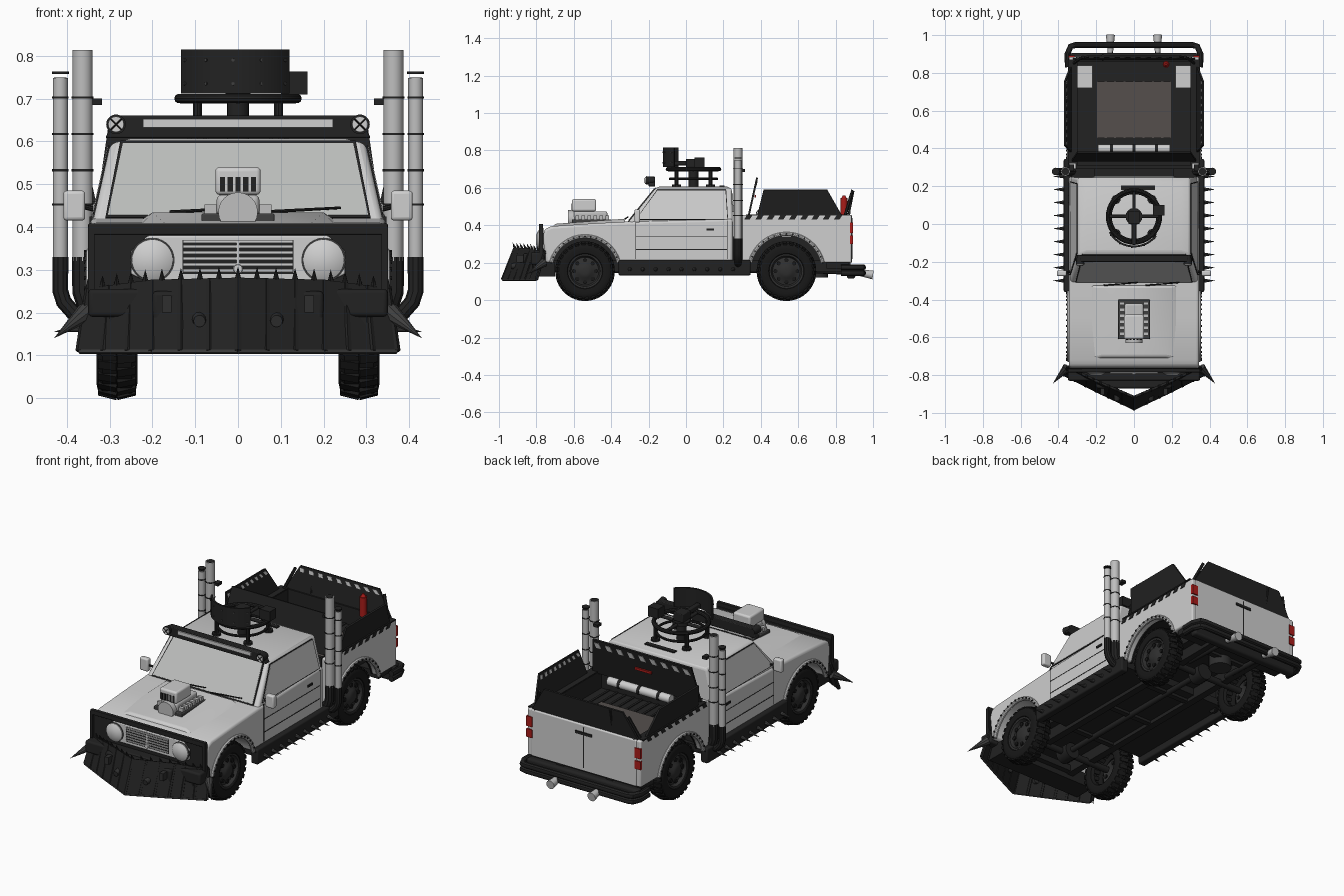
import bpy, bmesh, math
from mathutils import Vector as V, Matrix as M

if "Cube" in bpy.data.objects:
    bpy.data.objects.remove(bpy.data.objects["Cube"])

def mat(name, *c):
    m = bpy.data.materials.new(name)
    m.diffuse_color = (*c, 1)
    m.use_nodes = True
    m.node_tree.nodes["Principled BSDF"].inputs["Base Color"].default_value = m.diffuse_color
    return m
WHITE = mat("body_white", .62, .62, .62)
BLACK = mat("armor_black", .016, .016, .016)
RUBBER = mat("tyre_black", .009, .009, .009)
GLASS = mat("glass_grey", .5, .51, .5)
STEEL = mat("dark_steel", .05, .05, .05)
IRON = mat("rim_iron", .028, .028, .028)
CHROME = mat("pipe_grey", .52, .52, .52)
RED = mat("red", .4, .012, .01)
BROWN = mat("tarp_brown", .09, .078, .073)

def finish(name, bm, m, bevel=0, smooth=True):
    bmesh.ops.recalc_face_normals(bm, faces=bm.faces)
    me = bpy.data.meshes.new(name)
    bm.to_mesh(me); bm.free()
    me.materials.append(m)
    ob = bpy.data.objects.new(name, me)
    bpy.context.collection.objects.link(ob)
    if bevel:
        b = ob.modifiers.new("bevel", 'BEVEL')
        b.width, b.segments, b.limit_method, b.angle_limit = bevel, 3, 'ANGLE', .6
    if smooth:
        bpy.context.view_layer.objects.active = ob
        ob.select_set(True)
        bpy.ops.object.shade_smooth_by_angle(angle=.6)
        ob.select_set(False)
    return ob

def boxes(name, m, *bs, bevel=0):            # each box: x0,x1,y0,y1,z0,z1
    bm = bmesh.new()
    for x0, x1, y0, y1, z0, z1 in bs:
        bmesh.ops.create_cube(bm, size=1, matrix=M.Translation(((x0+x1)/2, (y0+y1)/2, (z0+z1)/2))
                              @ M.Diagonal((abs(x1-x0), y1-y0, z1-z0, 1)))
    return finish(name, bm, m, bevel, bevel > 0)

def pair(name, m, *bs, bevel=0):             # boxes mirrored in x
    return boxes(name, m, *bs, *[(-b[1], -b[0], *b[2:]) for b in bs], bevel=bevel)

def rods(name, m, *rs, n=16):                # each rod: p0,p1,r0,r1
    bm = bmesh.new()
    for p0, p1, r0, r1 in rs:
        a, b = V(p0), V(p1)
        bmesh.ops.create_cone(bm, cap_ends=True, segments=n, radius1=r0, radius2=r1, depth=(b-a).length,
            matrix=M.Translation((a+b)/2) @ (b-a).to_track_quat('Z', 'Y').to_matrix().to_4x4())
    return finish(name, bm, m)

def rods2(name, m, *rs, n=16):               # rods mirrored in x
    f = lambda p: (-p[0], p[1], p[2])
    return rods(name, m, *rs, *[(f(a), f(b), r, q) for a, b, r, q in rs], n=n)

def plates(name, m, polys, t):               # flat polygons given a thickness
    bm = bmesh.new()
    for p in polys:
        p = [V(q) for q in p]
        n = (p[1]-p[0]).cross(p[2]-p[0]).normalized()*t
        lo = [bm.verts.new(q-n) for q in p]; hi = [bm.verts.new(q+n) for q in p]
        bm.faces.new(lo[::-1]); bm.faces.new(hi)
        for i in range(len(p)):
            j = (i+1) % len(p)
            bm.faces.new((lo[i], lo[j], hi[j], hi[i]))
    return finish(name, bm, m, smooth=False)

def mirror(polys):
    return polys + [[(-x, y, z) for x, y, z in p] for p in polys]

def prism(name, m, pts, a, b, axis='x', bevel=0):
    put = {'x': lambda u, v, w: (w, u, v), 'y': lambda u, v, w: (u, w, v), 'z': lambda u, v, w: (u, v, w)}[axis]
    bm = bmesh.new()
    lo = [bm.verts.new(put(u, v, a)) for u, v in pts]; hi = [bm.verts.new(put(u, v, b)) for u, v in pts]
    bm.faces.new(lo); bm.faces.new(hi[::-1])
    for i in range(len(pts)):
        j = (i+1) % len(pts)
        bm.faces.new((lo[i], lo[j], hi[j], hi[i]))
    return finish(name, bm, m, bevel)

def hull(name, m, pts, bevel=0):
    bm = bmesh.new()
    for p in pts: bm.verts.new(p)
    bmesh.ops.convex_hull(bm, input=bm.verts)
    bmesh.ops.dissolve_limit(bm, angle_limit=.02, verts=bm.verts, edges=bm.edges)
    return finish(name, bm, m, bevel)

def tube(name, m, pts, r, cyclic=False):
    cu = bpy.data.curves.new(name, 'CURVE')
    cu.dimensions, cu.bevel_depth, cu.bevel_resolution, cu.use_fill_caps = '3D', r, 3, True
    sp = cu.splines.new('POLY'); sp.points.add(len(pts)-1); sp.use_cyclic_u = cyclic
    for q, p in zip(sp.points, pts): q.co = (*p, 1)
    tmp = bpy.data.objects.new(name + "_path", cu)
    bm = bmesh.new(); me = bpy.data.meshes.new_from_object(tmp); bm.from_mesh(me)
    bpy.data.objects.remove(tmp); bpy.data.meshes.remove(me)
    return finish(name, bm, m)

def lathe(name, m, prof, n=36):              # profile (x, radius) spun round the x axis
    bm = bmesh.new()
    vs = [bm.verts.new((x, 0, r)) for x, r in prof]
    es = [bm.edges.new(e) for e in zip(vs, vs[1:])]
    bmesh.ops.spin(bm, geom=vs+es, cent=(0, 0, 0), axis=(1, 0, 0), angle=2*math.pi, steps=n)
    bmesh.ops.remove_doubles(bm, verts=bm.verts, dist=1e-5)
    return finish(name, bm, m)

def arch(cy, r, z, n=16):                    # wheel arch points from front to back
    a = math.asin((z-.155)/r)
    return [(cy-r*math.cos(a+(math.pi-2*a)*i/n), .155+r*math.sin(a+(math.pi-2*a)*i/n)) for i in range(n+1)]

# wheels
tyre = lathe("tyre", RUBBER, [(.03, .085), (.045, .095), (.048, .12), (.044, .138), (.034, .149), (-.034, .149),
                              (-.044, .138), (-.048, .12), (-.045, .095), (-.03, .085)])
rim = lathe("rim", IRON, [(.03, .088), (.042, .092), (.04, .082), (.022, .074), (.03, .045), (.04, .035),
                          (.044, .015), (.044, 0)])
lugs, holes = bmesh.new(), bmesh.new()
for i in range(26):
    for s in (-1, 1):
        bmesh.ops.create_cube(lugs, size=1, matrix=M.Rotation(math.tau*(i+s*.25)/26, 4, 'X')
            @ M.Translation((s*.021, 0, .146)) @ M.Rotation(s*.25, 4, 'Y') @ M.Diagonal((.044, .021, .016, 1)))
for i in range(8):
    bmesh.ops.create_cone(holes, cap_ends=True, segments=10, radius1=.011, radius2=.011, depth=.012,
        matrix=M.Rotation(math.tau*i/8, 4, 'X') @ M.Translation((.028, 0, .058)) @ M.Rotation(math.pi/2, 4, 'Y'))
parts = [tyre, rim, finish("tread_lugs", lugs, RUBBER, smooth=False), finish("rim_holes", holes, RUBBER)]
for k, (s, y) in enumerate([(1, -.54), (-1, -.54), (1, .537), (-1, .537)]):
    for p in parts:
        o = p if k == 0 else p.copy()
        if k: bpy.context.collection.objects.link(o)
        o.location, o.rotation_euler = (s*.283, y, .155), (0, 0, 0 if s > 0 else math.pi)

# lower body with front arches, cab and bed
prism("front_body", WHITE, [(-.75, .2)] + arch(-.54, .182, .2) + [(.25, .2), (.25, .435), (-.31, .42),
      (-.5, .41), (-.72, .395), (-.755, .38), (-.765, .34)], -.345, .345, bevel=.014)
hull("hood_bulge", WHITE, [(s*x, y, z) for s in (-1, 1) for x, y, z in
     [(.25, -.32, .4), (.25, -.72, .38), (.2, -.33, .435), (.17, -.7, .408)]], .008)
hull("cab", WHITE, [(s*x, y, z) for s in (-1, 1) for x, y, z in [(.34, -.315, .41), (.34, .25, .41),
     (.298, -.165, .595), (.298, .245, .595), (.25, -.15, .607), (.25, .22, .607)]], .012)
side = [(.29, .2)] + arch(.537, .195, .2) + [(.885, .2), (.885, .455), (.29, .455)]
for s, n in ((1, "right"), (-1, "left")):
    prism(n + "_bed_side", WHITE, side, s*.305, s*.345, bevel=.008)
    prism(n + "_bed_lining", BLACK, side, s*.298, s*.306)
pair("bed_rail_caps", BLACK, (.3, .35, .32, .87, .452, .459))
boxes("tailgate", WHITE, (-.32, .32, .868, .888, .2, .455), bevel=.006)
boxes("bed_floor", BLACK, (-.31, .31, .29, .87, .35, .358), (-.3, .3, .29, .31, .2, .455), (-.3, .3, .86, .869, .35, .455))
boxes("bed_floor_ribs", BLACK, *[(x*.05-.006, x*.05+.006, .31, .86, .357, .362) for x in range(-5, 6)])
boxes("tarp", BROWN, (-.197, .197, .455, .755, .358, .366))
pair("bed_boxes", WHITE, (.22, .31, .72, .84, .355, .37))
rods("bed_cylinder", WHITE, ((-.19, .398, .46), (.19, .398, .46), .023, .023))
rods("cylinder_straps", BLACK, *[((x-.008, .398, .46), (x+.008, .398, .46), .025, .025) for x in (-.12, 0, .12)])

# wheel arch trims
for s in (1, -1):
    tube("front_arch_trim", WHITE, [(s*.345, y, z) for y, z in arch(-.54, .186, .2)], .011)
    tube("rear_arch_trim", WHITE, [(s*.345, y, z) for y, z in arch(.537, .199, .2)], .011)
rods2("arch_rivets", BLACK, *[((.35, y, z), (.36, y, z), .005, .005) for c, r in ((-.54, .186), (.537, .199))
      for y, z in arch(c, r, .2, 16)], n=8)

# chassis
boxes("underbody", BLACK, (-.34, .34, -.35, .33, .17, .21), (-.21, .21, -.74, .86, .21, .34), (-.33, .33, .75, .87, .17, .21))
pair("chassis_rails", BLACK, (.13, .17, -.75, .88, .15, .22))
boxes("cross_members", BLACK, *[(-.14, .14, y, y+.03, .155, .19) for y in (-.7, -.35, -.05, .25, .72)])
rods("axles", BLACK, *[((-.27, y, .155), (.27, y, .155), .018, .018) for y in (-.54, .537)],
     *[((0, y-.04, .155), (0, y+.04, .155), .045, .045) for y in (-.54, .537)], ((0, -.5, .16), (0, .5, .16), .015, .015))
rods("spare_drum", IRON, ((0, .7, .12), (0, .7, .2), .06, .06))

# side sills, spikes and door seams
pair("side_sill", BLACK, (.33, .372, -.36, .345, .132, .215), bevel=.008)
rods2("sill_spikes", STEEL, *[((.37, -.3+i*.069, .165), (.43, -.3+i*.069, .155), .011, 0) for i in range(9)], n=8)
pair("door_seams", BLACK, *[(.34, .3465, y-.002, y+.002, .22, .425) for y in (-.268, .22)],
     (.34, .3465, -.268, .22, .268, .272), (.34, .3465, -.268, .22, .34, .343), (.34, .35, .11, .15, .372, .384))

# windows
def cab_side(y, z): return (.342-.042*(z-.41)/.185, y, z)
win = lambda d: [[cab_side(-.27+d*1.3, .43+d), cab_side(.225-d, .43+d), cab_side(.215-d, .59-d), cab_side(-.155+d*.5, .59-d)]]
plates("side_window_seal", BLACK, mirror(win(0)), .002)
plates("side_window", WHITE, mirror(win(.004)), .0035)
def shield(x, z, o): return (x, -.315+.15*(z-.41)/.185-o, z)
ws = lambda d, o: [[shield(-.31+d, .42+d, o), shield(.31-d, .42+d, o), shield(.275-d, .6-d, o), shield(-.275+d, .6-d, o)]]
plates("windshield_seal", BLACK, ws(0, .001), .003)
plates("windshield", GLASS, ws(.006, .003), .004)
plates("rear_window", GLASS, [[(-.22, .25, .47), (.22, .25, .47), (.21, .249, .57), (-.21, .249, .57)]], .003)
rods("wipers", BLACK, ((-.16, -.325, .435), (.02, -.31, .445), .004, .003), ((.06, -.325, .435), (.24, -.31, .445), .004, .003), n=8)
pair("mirrors", WHITE, (.357, .408, -.275, -.245, .415, .485), bevel=.008)
rods2("mirror_arms", BLACK, ((.33, -.25, .44), (.37, -.26, .45), .006, .006), n=8)

# front face
boxes("nose_panel", BLACK, (-.345, .345, -.774, -.762, .22, .385), (-.35, .35, -.785, -.765, .382, .408), bevel=.003)
pair("nose_cheeks", BLACK, (.335, .35, -.785, -.765, .23, .4))
prism("grille_frame", WHITE, [(-.25, .29), (-.22, .275), (.22, .275), (.25, .29), (.25, .345), (.21, .38), (-.21, .38), (-.25, .345)],
      -.783, -.77, 'y', .004)
boxes("grille_back", BLACK, (-.13, .13, -.785, -.78, .29, .37))
boxes("grille_slats", WHITE, *[(-.128, .128, -.791, -.782, z, z+.007) for z in (.295, .309, .323, .337, .351, .363)],
      (-.004, .004, -.792, -.782, .29, .37))
rods("grille_disc", WHITE, ((0, -.785, .302), (0, -.797, .302), .012, .01))
rods2("headlight_rings", STEEL, ((.2, -.77, .323), (.2, -.786, .323), .052, .052), n=28)
rods2("headlights", WHITE, ((.2, -.77, .323), (.2, -.79, .323), .05, .048), ((.2, -.79, .323), (.2, -.803, .323), .048, .025), n=28)

# plow with ribs, blade, teeth and horns
lo = [(0, -.98, .11), (.2, -.885, .11), (.37, -.8, .11)]
hi = [(0, -.915, .28), (.2, -.83, .275), (.35, -.755, .255)]
plates("plow", BLACK, mirror([[lo[i], lo[i+1], hi[i+1], hi[i]] for i in (0, 1)]), .006)
at = lambda pts, t: V(pts[0]).lerp(V(pts[1]), t*2) if t < .5 else V(pts[1]).lerp(V(pts[2]), t*2-1)
rods2("plow_ribs", BLACK, *[(at(lo, t/6), at(hi, t/6), .01, .008) for t in range(7)], n=6)
rods2("plow_blade", STEEL, (lo[0], lo[1], .007, .007), (lo[1], lo[2], .007, .007), n=6)
rods2("plow_teeth", BLACK, *[(at(hi, t/9), at(hi, t/9)+V((0, -.012, .028)), .008, 0) for t in range(10)], n=6)
rods2("plow_horns", STEEL, ((.355, -.76, .2), (.43, -.845, .14), .024, 0), n=10)
boxes("front_bumper", BLACK, (-.35, .35, -.83, -.75, .19, .255), (-.2, .2, -.87, -.8, .18, .25), bevel=.01)
boxes("skid_plate", BLACK, (-.3, .3, -.82, -.7, .125, .2))
rods2("tow_rings", IRON, ((.09, -.9, .185), (.09, -.935, .18), .018, .014), n=12)
pair("tow_hooks", IRON, (.155, .178, -.905, -.85, .2, .24))

# blower on the hood
boxes("engine_block", STEEL, (-.085, .085, -.61, -.4, .4, .432), bevel=.004)
boxes("blower", CHROME, (-.05, .05, -.6, -.42, .425, .475), bevel=.012)
rods("blower_pulley", CHROME, ((0, -.63, .435), (0, -.58, .435), .046, .046), n=24)
boxes("blower_intake", WHITE, (-.053, .053, -.61, -.48, .475, .54), bevel=.01)
boxes("intake_slots", BLACK, *[(x*.018-.006, x*.018+.006, -.613, -.6, .483, .517) for x in range(-2, 3)])
pair("blower_ribs", CHROME, *[(.05, .078, -.59+i*.032, -.572+i*.032, .43, .452) for i in range(6)])

# roof light bar and spot lamps
prism("light_bar", BLACK, [(-.31, .608), (.31, .608), (.285, .66), (-.285, .66)], -.2, -.165, 'y', .004)
boxes("light_strip", WHITE, (-.222, .222, -.207, -.198, .632, .652))
rods2("spot_housings", BLACK, ((.285, -.215, .64), (.285, -.165, .64), .023, .016), n=20)
rods2("spot_lenses", WHITE, ((.285, -.219, .64), (.285, -.213, .64), .018, .019), n=20)
rods2("spot_crosses", BLACK, *[((.285-.013, -.22, .64+d), (.285+.013, -.22, .64-d), .002, .002) for d in (.013, -.013)], n=6)

# turret ring, gun shield and seat
ring = lambda r, z: [(r*math.cos(a*math.tau/40), .04+r*math.sin(a*math.tau/40), z) for a in range(40)]
tube("turret_ring", BLACK, ring(.138, .7), .011, True)
tube("lower_ring", BLACK, ring(.125, .648), .007, True)
rods("turret_spokes", BLACK, ((-.135, .04, .697), (.135, .04, .697), .009, .009), ((0, -.095, .697), (0, .175, .697), .009, .009),
     ((0, .04, .6), (0, .04, .72), .026, .026), ((0, .04, .69), (0, .04, .71), .045, .045))
rods("turret_legs", BLACK, *[((x, .04+y, .605), (x, .04+y, .7), .011, .011) for x in (-.095, .095) for y in (-.09, .09)],
     *[((x, .04+y, .603), (x, .04+y, .618), .024, .024) for x in (-.095, .095) for y in (-.09, .09)], n=10)
arc = [math.radians(-61+6.3*i) for i in range(19)]
prism("gun_shield", BLACK, [(.152*math.sin(a), .028-.152*math.cos(a)) for a in arc] +
      [(.142*math.sin(a), .028-.142*math.cos(a)) for a in arc[::-1]], .712, .815, 'z')
rods("shield_rivets", STEEL, *[((.15*math.sin(a), .028-.15*math.cos(a), z), (.155*math.sin(a), .028-.155*math.cos(a), z), .004, .004)
     for a in arc[1::4] for z in (.735, .79)], n=6)
boxes("turret_mount", BLACK, (-.03, .03, 0, .07, .71, .755), (-.012, .012, -.11, .02, .72, .745), bevel=.004)
boxes("ammo_box", BLACK, (.1, .162, .045, .1, .71, .763))
boxes("roof_hatch", BLACK, (-.07, .11, .18, .205, .605, .613))

# exhaust stacks
for x, r, top in ((.363, .0235, .813), (.415, .0175, .748)):
    rods2("stack", CHROME, ((x, .278, .32), (x, .278, top), r, r), n=20)
    rods2("stack_mouth", BLACK, ((x, .278, top-.002), (x, .278, top+.001), r*.85, r*.85), n=20)
    rods2("stack_bands", BLACK, *[((x, .278, z), (x, .278, z+.005), r+.002, r+.002) for z in (.45, .53, .615, .7)], n=20)
    for s in (1, -1):
        tube("stack_elbow", BLACK, [(s*x, .278, .33), (s*x, .278, .25), (s*(x-.008), .278, .225), (s*(x-.03), .278, .2), (s*.3, .278, .17)], r+.001)
rods2("stack_rain_rings", BLACK, ((.415, .278, .758), (.415, .278, .763), .02, .02))
pair("stack_clamps", BLACK, (.318, .345, .28, .315, .685, .7))

# bed armour: slanted plates with warning stripes
armor = {"right_armor": [(.335, .38, .45), (.335, .835, .45), (.366, .755, .59), (.366, .415, .59)],
         "rear_armor": [(.325, .872, .45), (-.325, .872, .45), (-.24, .888, .59), (.24, .888, .59)],
         "front_armor": [(-.33, .335, .45), (.33, .335, .45), (.3, .38, .655), (-.3, .38, .655)]}
armor["left_armor"] = [(-x, y, z) for x, y, z in armor["right_armor"]][::-1]
armor["left_armor"] = armor["left_armor"][2:] + armor["left_armor"][:2]
for name, c in armor.items():
    plates(name, BLACK, [c], .005)
    a, b, p, q = map(V, c)
    uv = lambda u, v: a.lerp(b, u).lerp(q.lerp(p, u), v)
    n = (b-a).cross(q-a).normalized()
    n *= .006 if n.dot(V((0, .6, .5))-(a+p)/2) > 0 else -.006
    k = 9
    plates(name + "_stripes", WHITE, [[uv((i+u)/k, v)+n for u, v in ((.2, .78), (.65, .78), (.85, .92), (.4, .92))] for i in range(k)], .001)
rods2("armor_posts", BLACK, ((.32, .85, .45), (.27, .885, .57), .008, .008), n=6)
plates("rail_stripes", BLACK, mirror([[(.346, y, .43), (.346, y+.03, .43), (.346, y+.045, .453), (.346, y+.015, .453)]
       for y in [.31+.06*i for i in range(9)]]), .002)
boxes("red_marker", RED, (-.05, .05, .365, .375, .55, .562))
rods("extinguisher", RED, ((.17, .845, .44), (.17, .845, .545), .018, .018), ((.17, .845, .545), (.17, .845, .56), .014, .006))
rods("lever", BLACK, ((-.165, .87, .46), (-.165, .895, .585), .006, .006), n=8)

# rear end
pair("tail_lamps", RED, (.312, .347, .878, .892, .36, .415), (.312, .347, .878, .892, .3, .345))
boxes("tailgate_trim", BLACK, (-.05, .05, .885, .893, .4, .415), (-.002, .002, .885, .89, .22, .44))
boxes("rear_bumper", BLACK, (-.34, .34, .86, .905, .115, .19), bevel=.012)
bar = [(-.35, .83), (-.352, .9), (-.335, .94), (-.31, .947), (.31, .947), (.335, .94), (.352, .9), (.35, .83)]
for z in (.175, .145):
    tube("rear_bumper_bar", BLACK, [(x, y, z) for x, y in bar], .016)
rods2("exhaust_tips", CHROME, ((.125, .9, .15), (.125, 1, .135), .013, .024), n=20)
rods2("rear_exhaust_pipes", BLACK, ((.125, .6, .16), (.125, .92, .148), .014, .014))
